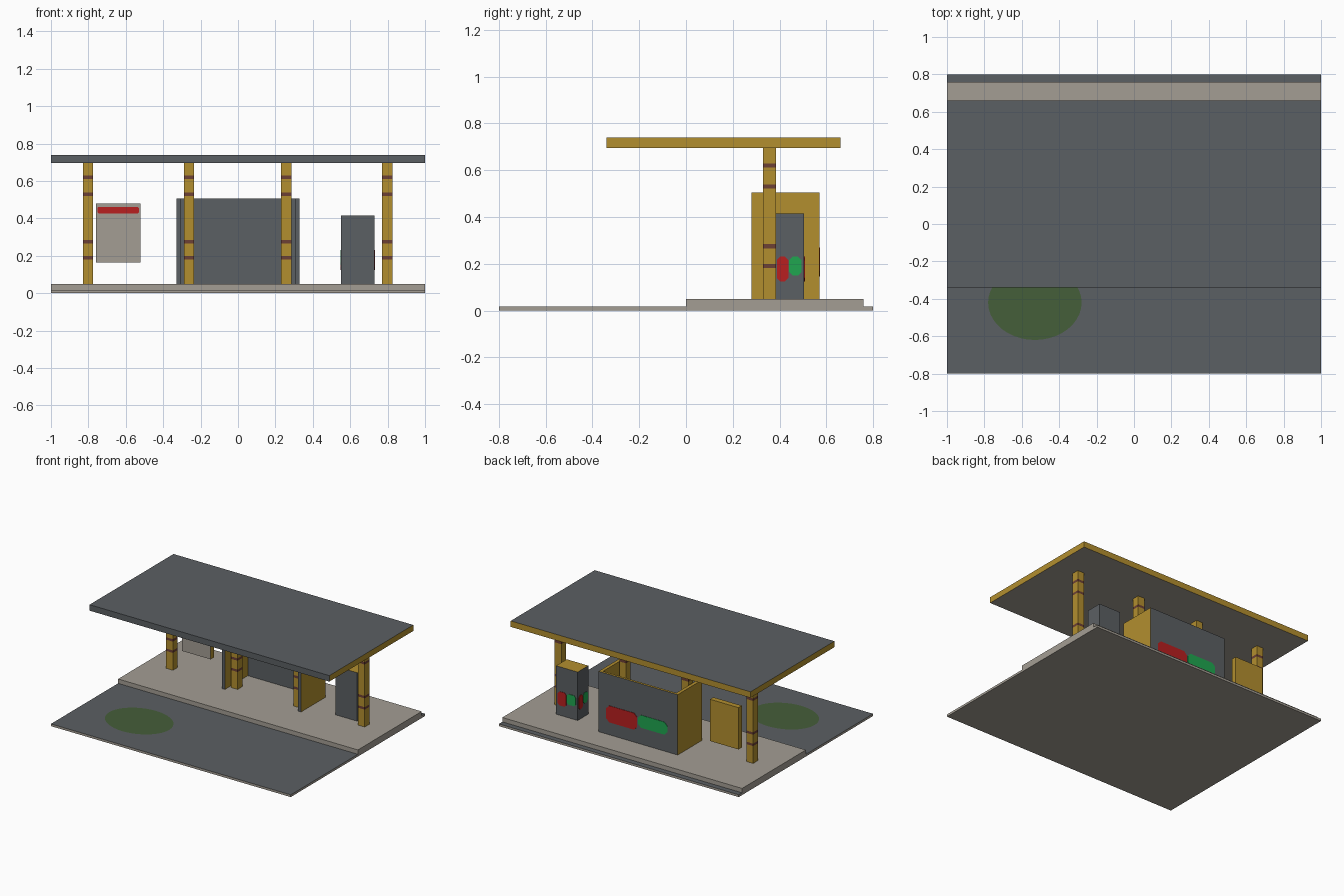
import bpy, bmesh, math
from mathutils import Vector

cube = bpy.data.objects.get("Cube")
if cube:
    bpy.data.objects.remove(cube, do_unlink=True)


def material(name, r, g, b):
    m = bpy.data.materials.new(name)
    m.use_nodes = True
    m.diffuse_color = (r, g, b, 1)
    m.node_tree.nodes["Principled BSDF"].inputs["Base Color"].default_value = (r, g, b, 1)
    return m


GREY = material("slate grey", 0.105, 0.115, 0.125)
STONE = material("concrete", 0.37, 0.34, 0.295)
OCHRE = material("ochre yellow", 0.45, 0.275, 0.028)
BROWN = material("dark brown", 0.15, 0.05, 0.035)
RED = material("sign red", 0.48, 0.014, 0.014)
GREEN = material("sign green", 0.014, 0.38, 0.08)
MOSS = material("moss green", 0.06, 0.112, 0.042)

SIDES = {"left": Vector((1, 0, 0)), "right": Vector((-1, 0, 0)),
         "back": Vector((0, 1, 0)), "front": Vector((0, -1, 0)),
         "top": Vector((0, 0, 1)), "bottom": Vector((0, 0, -1))}


def finish(name, bm, mats):
    me = bpy.data.meshes.new(name)
    bm.normal_update()
    bm.to_mesh(me)
    bm.free()
    for m in mats:
        me.materials.append(m)
    ob = bpy.data.objects.new(name, me)
    bpy.context.scene.collection.objects.link(ob)
    return ob


def box(name, x, y, z, base, accent=None, accent_sides=(), bands=()):
    """Box from ranges; accent colour on named sides or on (low, high) height bands."""
    bm = bmesh.new()
    bmesh.ops.create_cube(bm, size=1)
    for v in bm.verts:
        v.co = [r[0] if c < 0 else r[1] for c, r in zip(v.co, (x, y, z))]
    for level in [h for band in bands for h in band]:
        bmesh.ops.bisect_plane(bm, geom=bm.verts[:] + bm.edges[:] + bm.faces[:],
                               plane_co=(0, 0, level), plane_no=(0, 0, 1))
    bm.normal_update()
    for f in bm.faces:
        h = f.calc_center_median().z
        on_side = any(f.normal.dot(SIDES[s]) > 0.9 for s in accent_sides)
        in_band = any(a < h < b for a, b in bands)
        f.material_index = int(on_side or in_band)
    return finish(name, bm, [base, accent or base])


def panel(name, side, origin, width, height, mat, cut=0.015):
    """Thin plate with clipped corners; origin is its lower left as seen from outside."""
    n = SIDES[side]
    up = Vector((0, 0, 1))
    across = up.cross(n)
    w, h, c = width, height, cut
    outline = [(c, 0), (w - c, 0), (w, c), (w, h - c), (w - c, h), (c, h), (0, h - c), (0, c)]
    bm = bmesh.new()
    base = Vector(origin)
    face = bm.faces.new([bm.verts.new(base + across * u + up * v) for u, v in outline])
    ext = bmesh.ops.extrude_face_region(bm, geom=[face])
    moved = [g for g in ext["geom"] if isinstance(g, bmesh.types.BMVert)]
    bmesh.ops.translate(bm, verts=moved, vec=n * 0.003)
    bmesh.ops.recalc_face_normals(bm, faces=bm.faces[:])
    return finish(name, bm, [mat])


# Ground, platform and roof
box("road_slab", (-1, 1), (-0.8, 0.8), (0, 0.017), STONE, GREY, ["top"])
box("platform", (-1, 1), (0, 0.76), (0.017, 0.05), STONE)
roof = box("roof", (-1, 1), (-0.34, 0.66), (0.695, 0.74), OCHRE, GREY, ["top", "front"])
roof.data.materials.append(STONE)
for f in roof.data.polygons:
    if f.normal.z < -0.9:
        f.material_index = 2

# Grass patch on the road
bm = bmesh.new()
bmesh.ops.create_circle(bm, cap_ends=True, segments=40, radius=1)
for v in bm.verts:
    v.co = (-0.53 + 0.25 * v.co.x, -0.42 + 0.2 * v.co.y, 0.019)
finish("grass_patch", bm, [MOSS])

# Banded columns
column_bands = [(c - 0.009, c + 0.009) for c in (0.19, 0.275, 0.53, 0.62)]
for i, cx in enumerate((-0.802, -0.262, 0.258, 0.798)):
    box(f"column_{i + 1}", (cx - 0.028, cx + 0.028), (0.33, 0.386), (0.05, 0.695),
        OCHRE, BROWN, bands=column_bands)

# Three-walled shelter, open to the front
box("shelter_back_wall", (-0.33, 0.33), (0.552, 0.57), (0.05, 0.505),
    OCHRE, GREY, ["front", "back"])
for name, s in (("left", 1), ("right", -1)):
    xs = sorted((s * 0.33, s * 0.305))
    box(f"shelter_{name}_wall", xs, (0.28, 0.552), (0.05, 0.505), OCHRE, GREY, ["front"])
panel("shelter_red_panel", "back", (0.265, 0.57, 0.145), 0.257, 0.125, RED, 0.025)
panel("shelter_green_panel", "back", (0, 0.57, 0.175), 0.245, 0.095, GREEN, 0.025)

# Kiosk with a coloured pair of panels on three sides
box("kiosk", (0.55, 0.73), (0.378, 0.505), (0.05, 0.415), GREY, OCHRE, ["top"])
for side, corner, w in (("back", (0.73, 0.505), 0.18),
                        ("left", (0.73, 0.378), 0.127),
                        ("right", (0.55, 0.505), 0.127)):
    n = SIDES[side]
    along = Vector((0, 0, 1)).cross(n)
    start = Vector((*corner, 0))
    panel(f"kiosk_{side}_red", side, start + along * w * 0.08 + Vector((0, 0, 0.125)),
          w * 0.4, 0.105, RED)
    panel(f"kiosk_{side}_green", side, start + along * w * 0.5 + Vector((0, 0, 0.15)),
          w * 0.42, 0.08, GREEN)

# Notice board with a red header strip
box("notice_board", (-0.76, -0.522), (0.42, 0.46), (0.165, 0.48), OCHRE, STONE, ["front"])
panel("notice_header", "front", (-0.752, 0.42, 0.427), 0.222, 0.035, RED, 0.006)
